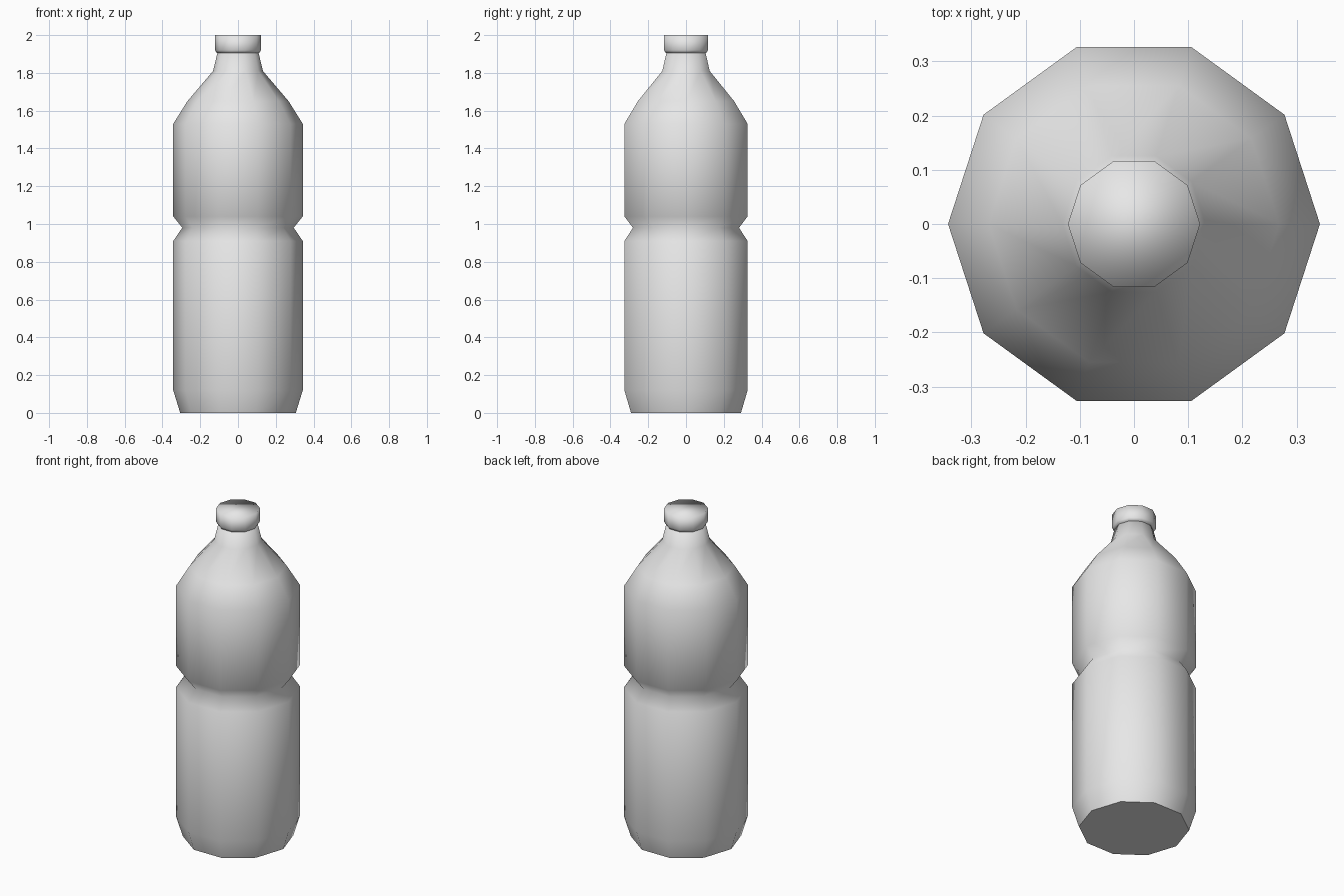
import bpy
import bmesh
from math import cos, sin, tau

SIDES = 10

cube = bpy.data.objects.get("Cube")
if cube:
    bpy.data.objects.remove(cube, do_unlink=True)

grey = bpy.data.materials.new("light grey plastic")
grey.use_nodes = True
colour = (0.8, 0.8, 0.8, 1)
grey.diffuse_color = colour
grey.node_tree.nodes["Principled BSDF"].inputs["Base Color"].default_value = colour


def lathe(name, profile, sharp_base=False):
    """Turn a (radius, height) profile into a closed ten-sided solid."""
    bm = bmesh.new()
    rings = [[bm.verts.new((r * cos(tau * i / SIDES), r * sin(tau * i / SIDES), z))
              for i in range(SIDES)] for r, z in profile]
    for low, high in zip(rings, rings[1:]):
        for i in range(SIDES):
            j = (i + 1) % SIDES
            bm.faces.new((low[i], low[j], high[j], high[i]))
    base = bm.faces.new(rings[0][::-1])
    bm.faces.new(rings[-1])
    for face in bm.faces:
        face.smooth = True
    if sharp_base:
        for edge in base.edges:
            edge.smooth = False
    mesh = bpy.data.meshes.new(name)
    bm.to_mesh(mesh)
    bm.free()
    mesh.materials.append(grey)
    obj = bpy.data.objects.new(name, mesh)
    bpy.context.collection.objects.link(obj)
    return obj


# Bottle body: tapered foot, waist groove, sloping shoulder and neck
lathe("bottle_body", [
    (0.306, 0), (0.343, 0.12), (0.343, 0.91), (0.295, 0.98), (0.343, 1.04),
    (0.343, 1.53), (0.268, 1.65), (0.132, 1.81), (0.108, 1.91)], sharp_base=True)

# Screw cap with a slightly narrowed lower rim
lathe("bottle_cap", [(0.112, 1.905), (0.122, 1.92), (0.122, 2)])
